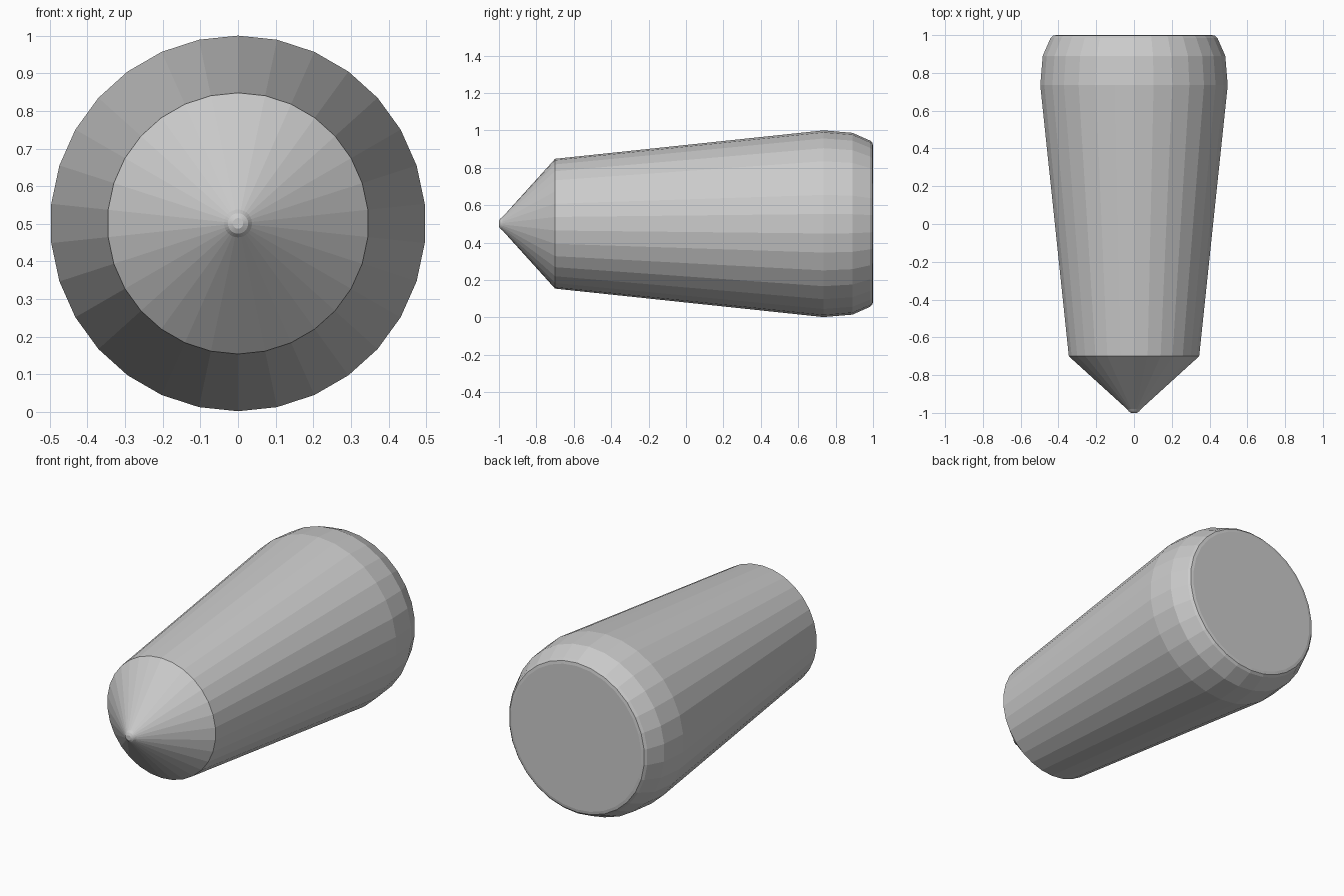
import bpy, bmesh
from math import sin, cos, tau

cube = bpy.data.objects.get("Cube")
if cube:
    bpy.data.objects.remove(cube, do_unlink=True)

SIDES = 30
CENTRE_Z = 0.501

# Single plain grey
grey = bpy.data.materials.new("plain grey")
grey.use_nodes = True
colour = (0.6, 0.6, 0.6, 1)
grey.diffuse_color = colour
grey.node_tree.nodes["Principled BSDF"].inputs["Base Color"].default_value = colour


def lathe(name, profile):
    """Turn (y, radius) points about the long axis and cap both ends."""
    bm = bmesh.new()
    rings = []
    for y, r in profile:
        angles = [tau * i / SIDES for i in range(SIDES)]
        rings.append([bm.verts.new((r * sin(a), y, CENTRE_Z + r * cos(a))) for a in angles])
    for a, b in zip(rings, rings[1:]):
        for i in range(SIDES):
            j = (i + 1) % SIDES
            bm.faces.new((a[i], a[j], b[j], b[i]))
    bm.faces.new(rings[0])
    bm.faces.new(rings[-1])
    bmesh.ops.recalc_face_normals(bm, faces=bm.faces)
    mesh = bpy.data.meshes.new(name)
    bm.to_mesh(mesh)
    bm.free()
    mesh.materials.append(grey)
    obj = bpy.data.objects.new(name, mesh)
    bpy.context.collection.objects.link(obj)
    return obj


# Blunt conical tip, tapered body and rounded butt in one turned shape
lathe("tapered_plug", [
    (-1.0, 0.014), (-0.993, 0.027), (-0.98, 0.037),   # tip
    (-0.7, 0.347),                                    # shoulder
    (0.735, 0.499), (0.89, 0.486),                    # body
    (0.985, 0.444), (0.997, 0.432), (1.0, 0.415),     # rounded rim
])
